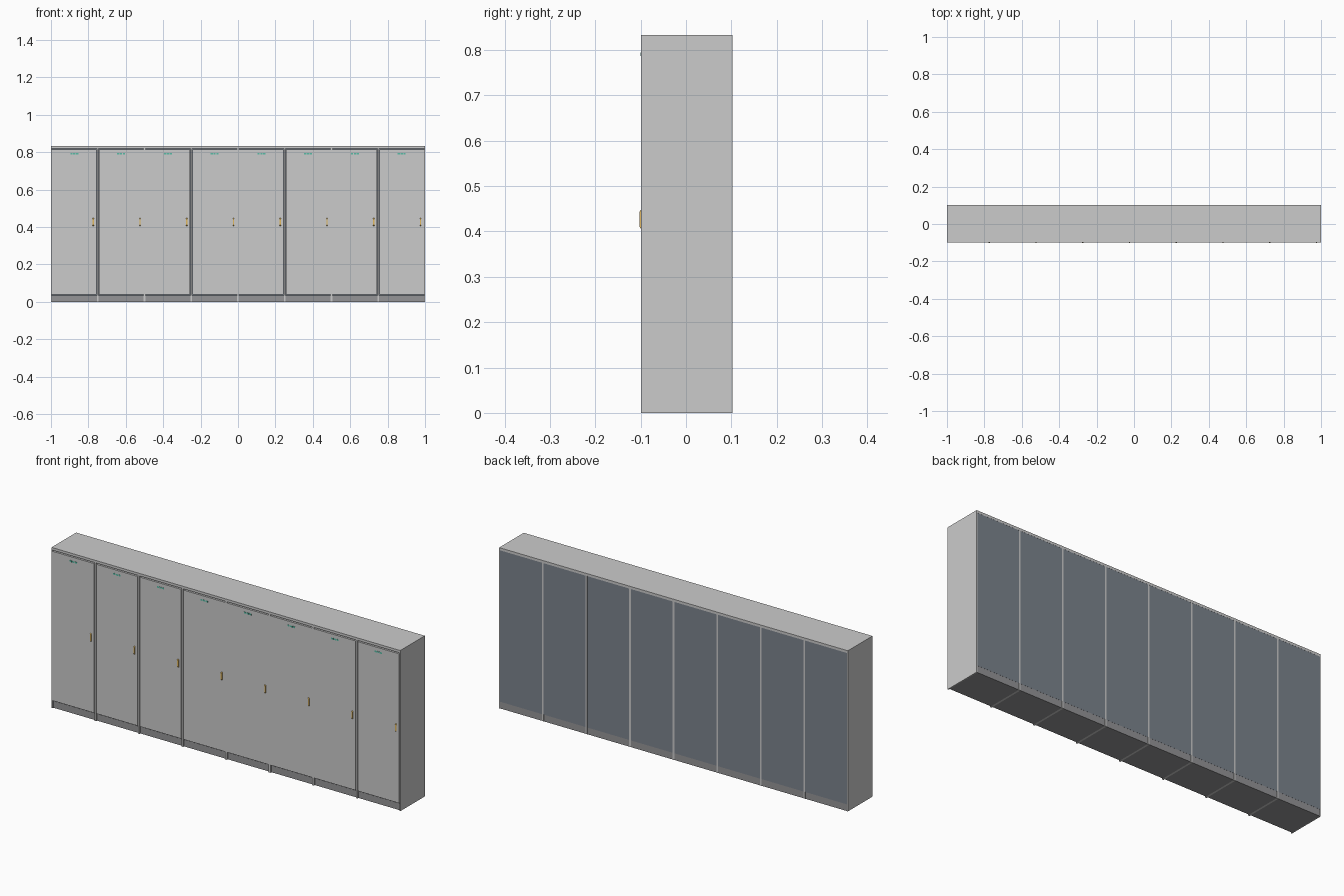
import bpy

if "Cube" in bpy.data.objects:
    bpy.data.objects.remove(bpy.data.objects["Cube"])


def material(name, rgb):
    m = bpy.data.materials.new(name)
    m.diffuse_color = (*rgb, 1)
    m.use_nodes = True
    m.node_tree.nodes["Principled BSDF"].inputs["Base Color"].default_value = m.diffuse_color
    return m


SLATE = material("slate", (0.20, 0.23, 0.27))
DARK = material("dark_grey", (0.30, 0.30, 0.31))
GOLD = material("gold", (0.75, 0.48, 0.12))
TEAL = material("teal", (0.10, 0.50, 0.38))


def box(name, x, y, z, mat=None):
    """Axis-aligned box from (min, max) pairs."""
    bpy.ops.mesh.primitive_cube_add(size=1, location=[(a + b) / 2 for a, b in (x, y, z)])
    ob = bpy.context.object
    ob.name = name
    ob.scale = [b - a for a, b in (x, y, z)]
    bpy.ops.object.transform_apply(location=False, rotation=False, scale=True)
    if mat:
        ob.data.materials.append(mat)
    return ob


def pull(name, x, y, z0, z1):
    """Shallow door pull: side profile with sloped ends, extruded across its width."""
    w, d, s = 0.0035, 0.0035, 0.004
    prof = [(y, z0), (y - d, z0 + s), (y - d, z1 - s), (y, z1)]
    verts = [(x + sx * w, py, pz) for sx in (-1, 1) for py, pz in prof]
    faces = [(3, 2, 1, 0), (4, 5, 6, 7)]
    faces += [(i, (i + 1) % 4, (i + 1) % 4 + 4, i + 4) for i in range(4)]
    me = bpy.data.meshes.new(name)
    me.from_pydata(verts, [], faces)
    me.materials.append(GOLD)
    bpy.context.collection.objects.link(bpy.data.objects.new(name, me))


N, W, H, T = 8, 0.25, 0.833, 0.005
F, B = -0.099, 0.102          # front and back planes

for i in range(N):
    a = -1 + i * W
    b = a + W
    ia, ib = a + T, b - T     # inner faces of the side panels

    # carcass
    box(f"side_left_{i}", (a, ia), (F, B), (0, H - 0.013))
    box(f"side_right_{i}", (ib, b), (F, B), (0, H - 0.013))
    box(f"top_panel_{i}", (a, b), (F, B), (H - 0.013, H))
    box(f"plinth_{i}", (ia, ib), (F + 0.008, B - 0.001), (0, 0.035), DARK)
    box(f"back_panel_{i}", (ia, ib), (B - 0.006, B - 0.0005), (0.035, H - 0.013), SLATE)

    # door with a narrow shadow gap all round
    box(f"door_{i}", (ia + 0.0015, ib - 0.0015), (F, F + 0.012), (0.040, 0.814))
    pull(f"door_pull_{i}", b - 0.024, F, 0.406, 0.448)

    # small vent bars near the door top
    cx = (a + b) / 2
    for k in range(3):
        vx = cx - 0.015 + k * 0.015
        box(f"vent_bar_{i}_{k}", (vx - 0.006, vx + 0.006), (F - 0.001, F + 0.001),
            (0.787, 0.795), TEAL)
